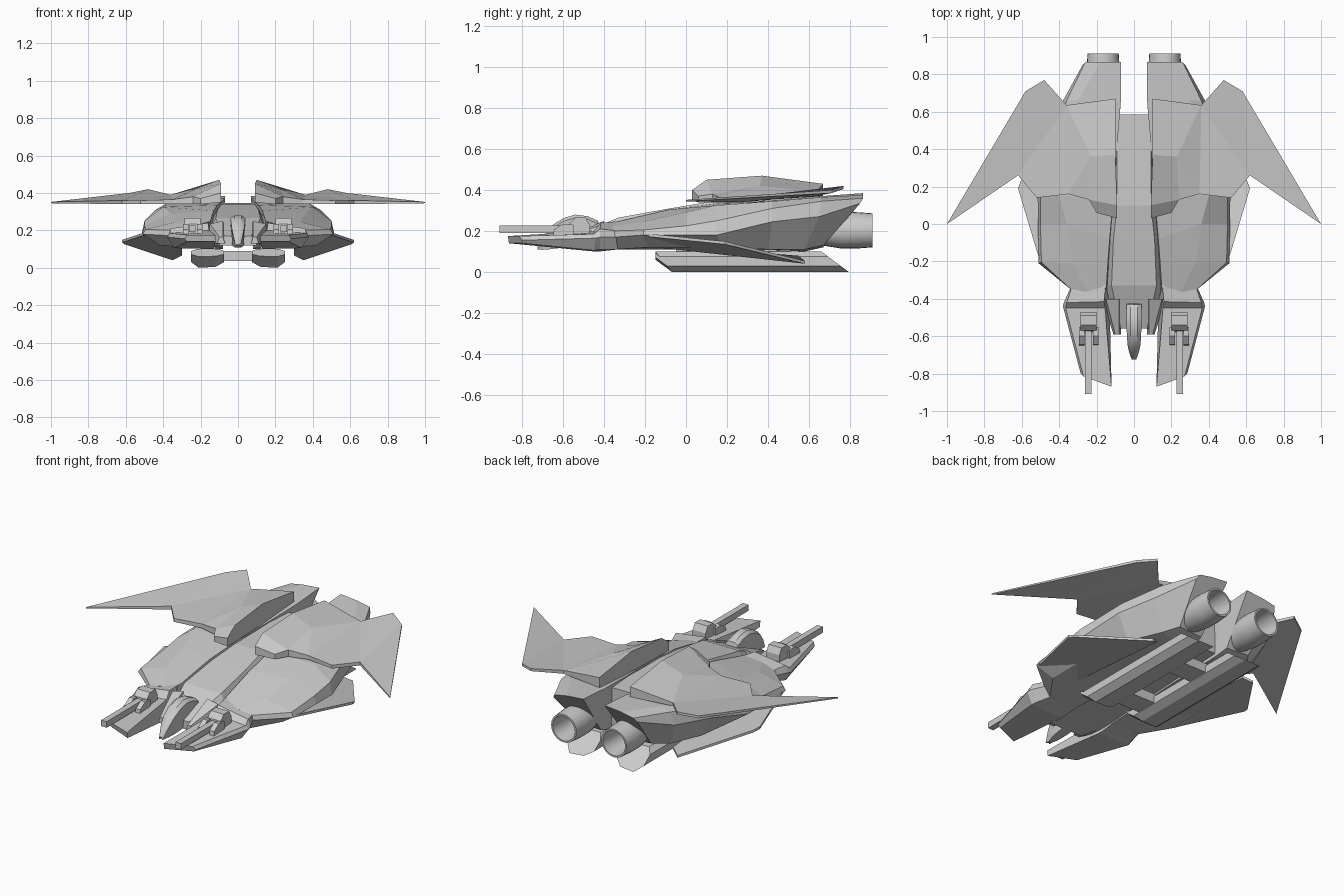
import bpy, bmesh
from math import sin, cos, pi


def loft(name, rings, mirror=True, smooth=False):
    """Skin a list of equal-length closed rings, cap the ends, mirror across x."""
    bm = bmesh.new()
    vs = [[bm.verts.new(p) for p in r] for r in rings]
    n = len(rings[0])
    for a, b in zip(vs, vs[1:]):
        for i in range(n):
            j = (i + 1) % n
            bm.faces.new((a[i], a[j], b[j], b[i]))
    bm.faces.new(vs[0])
    bm.faces.new(vs[-1])
    bmesh.ops.recalc_face_normals(bm, faces=bm.faces)
    me = bpy.data.meshes.new(name)
    bm.to_mesh(me)
    bm.free()
    ob = bpy.data.objects.new(name, me)
    bpy.context.collection.objects.link(ob)
    if mirror:
        ob.modifiers.new("Mirror", 'MIRROR').use_mirror_merge = False
    if smooth:
        bpy.context.view_layer.objects.active = ob
        ob.select_set(True)
        bpy.ops.object.shade_smooth_by_angle(angle=0.6)
        ob.select_set(False)
    return ob


def prism(name, x0, x1, profile, mirror=True):
    """Extrude a (y, z) profile along x."""
    return loft(name, [[(x, y, z) for y, z in profile] for x in (x0, x1)], mirror)


def box(name, x0, x1, y0, y1, z0, z1, mirror=True):
    return prism(name, x0, x1, [(y0, z0), (y1, z0), (y1, z1), (y0, z1)], mirror)


# Swept upper wings: outline points (x, y, top z, bottom z)
W = [(.09, .03, .40, .35), (.20, .06, .37, .34), (.24, .13, .38, .34),
     (.35, .16, .365, .34), (.52, .14, .36, .34), (.62, .26, .36, .34),
     (1.0, 0, .352, .345), (.58, .71, .40, .385), (.48, .77, .42, .405),
     (.36, .635, .39, .37), (.10, .67, .43, .37), (.10, .37, .47, .35),
     (.09, .10, .45, .35), (.23, .36, .42, .35)]
plates = [(0, 1, 2, 12), (12, 2, 13, 11), (2, 3, 13), (13, 3, 9), (11, 13, 9, 10),
          (3, 4, 5, 9), (5, 7, 8, 9), (5, 6, 7)]
bm = bmesh.new()
top = [bm.verts.new((x, y, t)) for x, y, t, b in W]
bot = [bm.verts.new((x, y, b)) for x, y, t, b in W]
for f in plates:
    bm.faces.new([top[i] for i in f])
    bm.faces.new([bot[i] for i in reversed(f)])
for i in range(13):
    j = (i + 1) % 13
    bm.faces.new((top[i], bot[i], bot[j], top[j]))
bmesh.ops.recalc_face_normals(bm, faces=bm.faces)
me = bpy.data.meshes.new("upper_wings")
bm.to_mesh(me)
bm.free()
wings = bpy.data.objects.new("upper_wings", me)
bpy.context.collection.objects.link(wings)
wings.modifiers.new("Mirror", 'MIRROR')

# Armoured side hulls running back into the engine housings
loft("side_hull", [
    [(.15, -.36, .24), (.25, -.36, .22), (.325, -.36, .20), (.335, -.35, .17),
     (.30, -.35, .11), (.13, -.35, .11)],
    [(.14, -.21, .275), (.33, -.21, .245), (.495, -.205, .205), (.51, -.21, .18),
     (.42, -.18, .12), (.12, -.18, .11)],
    [(.13, -.08, .305), (.36, .0, .29), (.50, .0, .225), (.513, .0, .18),
     (.42, .0, .12), (.11, .0, .11)],
    [(.11, .15, .335), (.40, .15, .325), (.50, .15, .25), (.515, .15, .18),
     (.42, .18, .12), (.10, .18, .11)],
    [(.09, .42, .35), (.38, .42, .345), (.44, .42, .31), (.46, .42, .245),
     (.38, .40, .11), (.09, .40, .105)],
    [(.07, .66, .37), (.30, .66, .365), (.36, .66, .345), (.385, .65, .27),
     (.30, .58, .11), (.08, .58, .10)],
    [(.07, .865, .385), (.18, .865, .375), (.26, .865, .36), (.275, .85, .335),
     (.24, .67, .13), (.09, .67, .12)]])

# Central spine
loft("spine", [
    [(-a, y, t), (a, y, t), (b, y, m), (b, y, .12), (-b, y, .12), (-b, y, m)]
    for y, a, b, t, m in [(-.56, .07, .10, .17, .15), (-.33, .12, .15, .265, .20),
                          (-.08, .11, .13, .31, .27), (.1, .09, .12, .34, .3),
                          (.585, .09, .11, .345, .3)]], False)

# Nose cheeks beside the cockpit
loft("nose_cheek", [
    [(.07, -.59, .13), (.11, -.59, .13), (.10, -.59, .165), (.08, -.59, .165)],
    [(.06, -.40, .12), (.17, -.40, .12), (.15, -.40, .235), (.08, -.40, .25)]])

# Arched cockpit beak
loft("cockpit_beak", [
    [(-w, y, t - .015), (-w * .5, y, t), (w * .5, y, t), (w, y, t - .015),
     (w * .8, y + .02, b), (-w * .8, y + .02, b)]
    for y, w, t, b in [(-.725, .012, .125, .108), (-.69, .025, .185, .11), (-.65, .034, .23, .115),
                       (-.60, .038, .262, .12), (-.54, .04, .28, .13),
                       (-.48, .04, .272, .15), (-.43, .04, .25, .17)]], False, True)

# Forward prongs
loft("prong", [
    [(.12, -.87, .175), (.27, -.815, .175), (.285, -.80, .155), (.27, -.80, .14), (.12, -.865, .14)],
    [(.155, -.45, .20), (.365, -.45, .185), (.38, -.44, .165), (.34, -.45, .105), (.13, -.45, .10)],
    [(.16, -.415, .24), (.36, -.42, .21), (.375, -.42, .17), (.33, -.42, .11), (.13, -.42, .10)],
    [(.15, -.30, .25), (.33, -.33, .20), (.335, -.33, .17), (.31, -.33, .11), (.13, -.33, .11)]])

# Guns on the prongs
box("gun_barrel", .226, .262, -.91, -.55, .19, .226)
prism("gun_mount", .20, .285, [(-.58, .17), (-.57, .235), (-.54, .265), (-.49, .265),
                               (-.47, .23), (-.47, .17)])
for x in (.19, .265):
    prism("gun_cheek", x, x + .03, [(-.65, .17), (-.645, .205), (-.60, .235), (-.55, .23),
                                    (-.55, .17)])

# Engine nozzles, hollow at the back
loft("engine_nozzle", [
    [(.165 + r * cos(a * pi / 12), y, .203 + r * sin(a * pi / 12)) for a in range(24)]
    for y, r in [(.64, .07), (.76, .089), (.83, .089), (.912, .083), (.912, .073), (.72, .06)]],
    True, True)

# Drooping lower fins
loft("lower_fin", [
    [(x, y, z + d) for x, y, z in
     [(.50, -.21, .175), (.62, .19, .135), (.605, .23, .125), (.35, .58, .04),
      (.30, .55, .065), (.30, -.15, .12)]] for d in (0, .014)])

# Landing skids with chamfered section, cross bars and struts
S = [(.075, .03), (.075, .075), (.10, .1), (.22, .1), (.25, .075), (.25, .03), (.21, 0), (.12, .005)]
loft("skid", [
    [(x, -.15, .06 + z * .4) for x, z in S],
    [(x, -.149 + (.1 - z) * .8, z) for x, z in S],
    [(x, .795 - z * 1.35, z) for x, z in S]])
for y in (-.05, .38):
    box("skid_cross_bar", -.09, .09, y, y + .13, .035, .09, False)
    box("skid_strut", .12, .2, y, y + .13, .08, .14)
